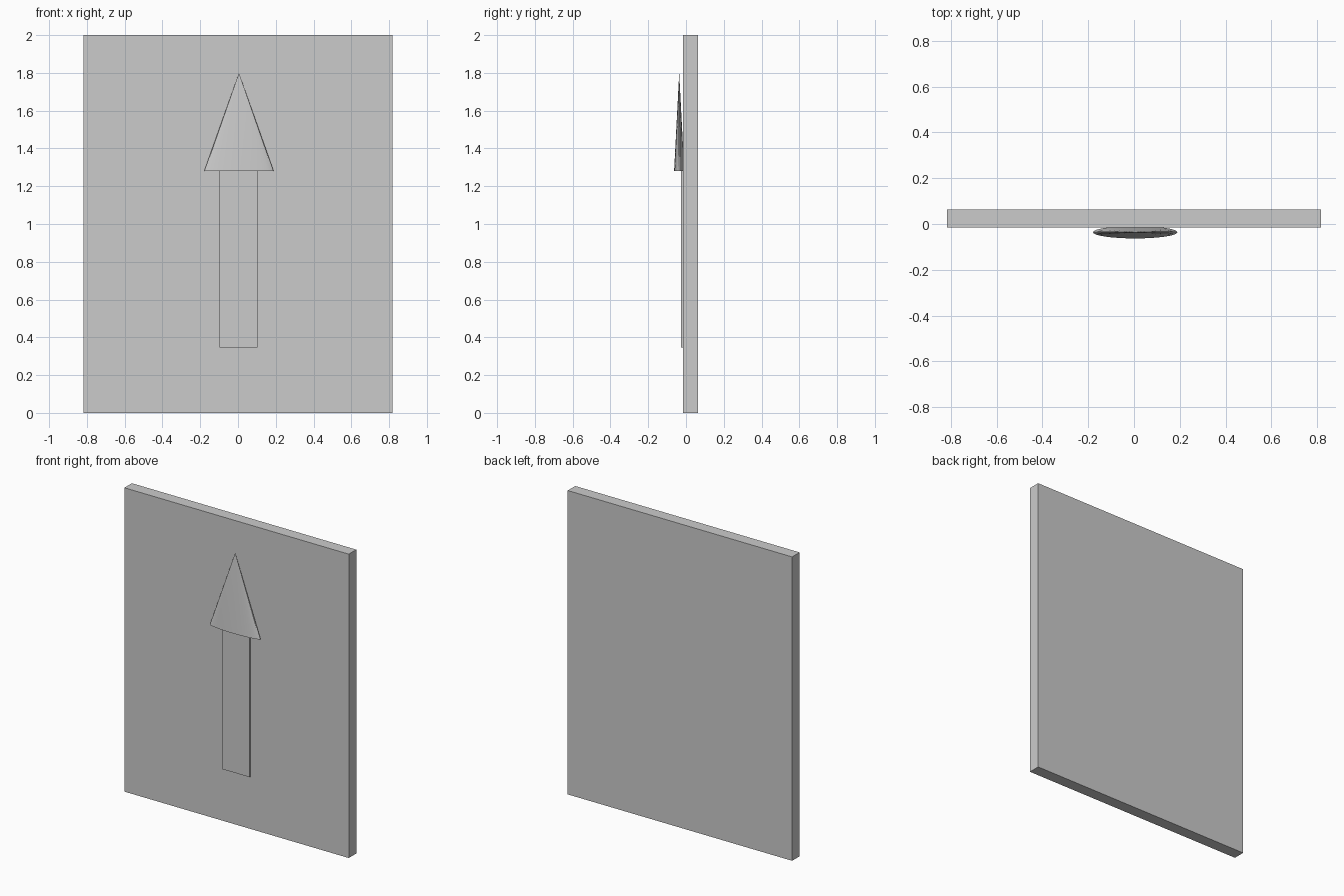
import bpy

if "Cube" in bpy.data.objects:
    bpy.data.objects.remove(bpy.data.objects["Cube"], do_unlink=True)

# Single grey finish for every part
grey = bpy.data.materials.new("plain_grey")
grey.use_nodes = True
colour = (0.6, 0.6, 0.6, 1)
grey.diffuse_color = colour
grey.node_tree.nodes["Principled BSDF"].inputs["Base Color"].default_value = colour


def finish(name, scale):
    """Name, size and colour the newest object."""
    obj = bpy.context.object
    obj.name = name
    obj.scale = scale
    bpy.ops.object.transform_apply(location=False, rotation=False, scale=True)
    obj.data.materials.append(grey)
    return obj


def box(name, low, high):
    """Box between two opposite corners."""
    centre = [(a + b) / 2 for a, b in zip(low, high)]
    bpy.ops.mesh.primitive_cube_add(size=1, location=centre)
    return finish(name, [b - a for a, b in zip(low, high)])


# Upright slab and the thin arrow shaft on its front
box("panel", (-0.817, -0.015, 0), (0.817, 0.063, 2))
box("arrow_shaft", (-0.097, -0.026, 0.345), (0.103, -0.01, 1.29))

# Flattened smooth cone for the arrow tip
bpy.ops.mesh.primitive_cone_add(vertices=32, radius1=1, radius2=0, depth=0.52,
                                location=(0.005, -0.036, 1.54))
finish("arrow_head", (0.184, 0.027, 1))
bpy.ops.object.shade_smooth_by_angle()
